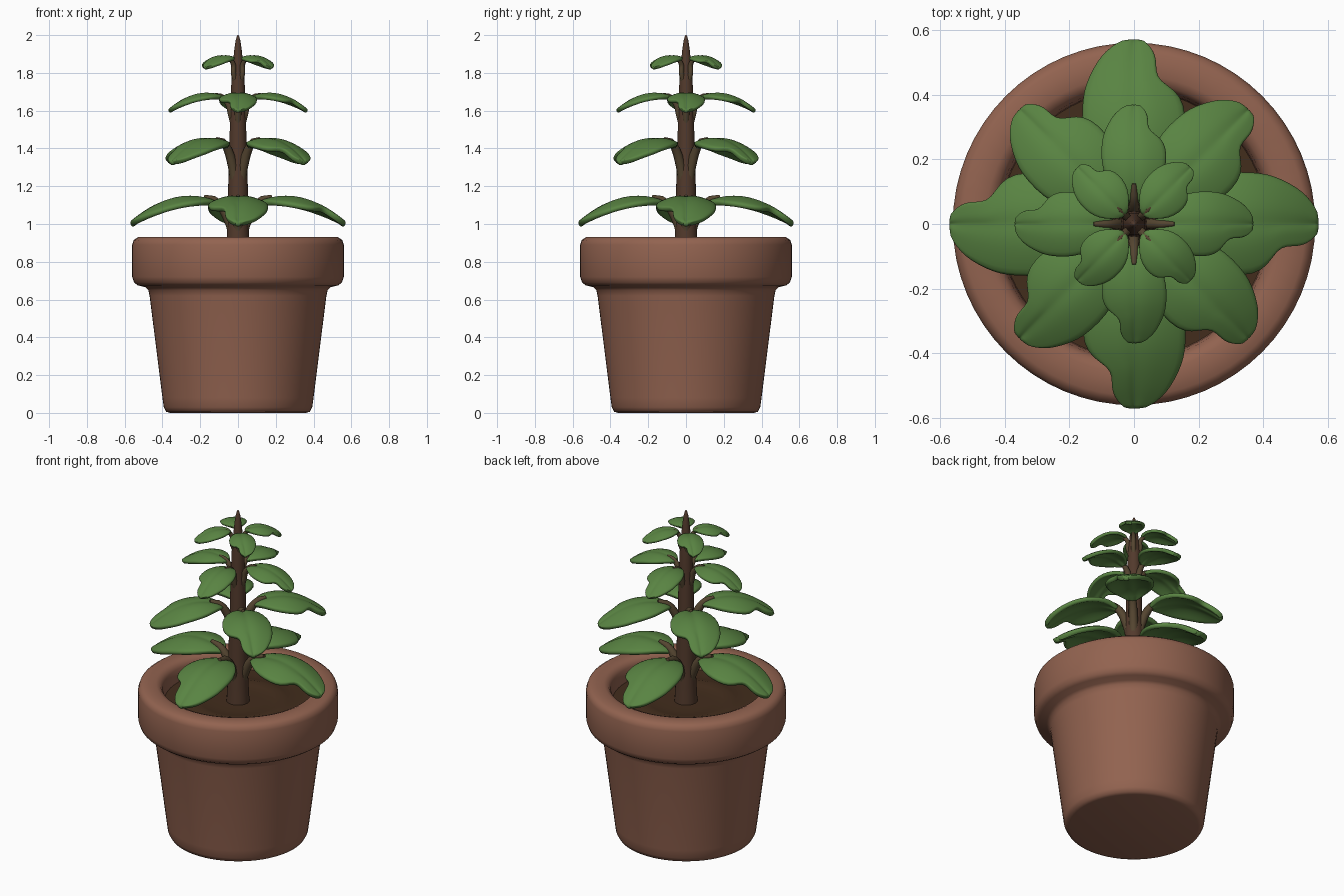
import bpy, bmesh
from math import sin, cos, pi, radians
from mathutils import Vector

if "Cube" in bpy.data.objects:
    bpy.data.objects.remove(bpy.data.objects["Cube"])


def material(name, rgb):
    m = bpy.data.materials.new(name)
    m.diffuse_color = (*rgb, 1)
    m.use_nodes = True
    m.node_tree.nodes["Principled BSDF"].inputs["Base Color"].default_value = m.diffuse_color
    return m


CLAY = material("clay", (0.29, 0.125, 0.08))
SOIL = material("dark_soil", (0.055, 0.026, 0.012))
BARK = material("bark", (0.085, 0.042, 0.025))
STALK = material("stalk", (0.09, 0.06, 0.03))
GREEN = material("leaf_green", (0.10, 0.23, 0.055))


def finish(name, bm, mat, angle=60):
    bmesh.ops.recalc_face_normals(bm, faces=bm.faces)
    me = bpy.data.meshes.new(name)
    bm.to_mesh(me)
    bm.free()
    ob = bpy.data.objects.new(name, me)
    bpy.context.collection.objects.link(ob)
    me.materials.append(mat)
    bpy.ops.object.select_all(action='DESELECT')
    ob.select_set(True)
    bpy.context.view_layer.objects.active = ob
    bpy.ops.object.shade_smooth_by_angle(angle=radians(angle))
    return ob


def skin(bm, rings):
    """Bridge rings of vertices and cap both ends."""
    n = len(rings[0])
    for a, b in zip(rings, rings[1:]):
        for i in range(n):
            bm.faces.new((a[i], a[(i + 1) % n], b[(i + 1) % n], b[i]))
    bm.faces.new(rings[0])
    bm.faces.new(rings[-1])


def lathe(name, profile, mat, n=64):
    bm = bmesh.new()
    skin(bm, [[bm.verts.new((r * cos(2 * pi * i / n), r * sin(2 * pi * i / n), z))
               for i in range(n)] for r, z in profile])
    return finish(name, bm, mat)


def lerp(table, t, k):
    for a, b in zip(table, table[1:]):
        if t <= b[0]:
            return a[k] + (b[k] - a[k]) * (t - a[0]) / (b[0] - a[0])
    return table[-1][k]


# Pot with thick rounded rim
lathe("pot", [(0.36, 0.0), (0.38, 0.006), (0.393, 0.03), (0.40, 0.08), (0.468, 0.62),
              (0.475, 0.65), (0.49, 0.665), (0.53, 0.675), (0.55, 0.69), (0.56, 0.72),
              (0.56, 0.89), (0.552, 0.915), (0.53, 0.93), (0.46, 0.932), (0.435, 0.922),
              (0.422, 0.90), (0.415, 0.86), (0.41, 0.79)], CLAY)

# Soil with a shallow ring around the stem
lathe("soil", [(0.418, 0.79), (0.418, 0.825), (0.34, 0.825), (0.28, 0.83), (0.25, 0.838),
               (0.21, 0.828), (0.14, 0.822), (0.05, 0.825)], SOIL)

# Stem tapering to a pointed tip
lathe("stem", [(0.066, 0.80), (0.062, 0.88), (0.056, 1.0), (0.052, 1.2), (0.046, 1.4),
               (0.041, 1.6), (0.034, 1.78), (0.026, 1.86), (0.02, 1.92), (0.013, 1.97),
               (0.006, 1.995), (0.002, 2.0)], BARK, 24)

# Leaf outline: t, left width, right width (notched), midrib height
LEAF = [(0, .12, .12, -.10), (.1, .5, .5, -.04), (.25, .85, .85, -.005), (.42, 1, 1, 0),
        (.58, .99, .97, -.04), (.67, .95, .8, -.08), (.73, .89, .5, -.11),
        (.79, .81, .42, -.145), (.86, .69, .43, -.19), (.92, .55, .38, -.235),
        (.97, .35, .26, -.275), (1, .12, .12, -.30)]
ACROSS = [-1, -.85, -.6, -.3, -.1, 0, .1, .3, .6, .85, 1]


def leaf(name, angle, r0, r1, width, top, thick):
    length = r1 - r0
    out, side = Vector((cos(angle), sin(angle), 0)), Vector((-sin(angle), cos(angle), 0))
    bm = bmesh.new()
    rows = []
    for t, wl, wr, h in LEAF:
        row = []
        for v in ACROSS:
            s = v * width * (wl if v > 0 else wr)
            z = top + h * length - 0.3 * width * (s / width) ** 2
            z -= 0.05 * width * max(0, 1 - abs(v) / 0.3)
            p = out * (r0 + t * length) + side * s
            row.append(bm.verts.new((p.x, p.y, z)))
        rows.append(row)
    for a, b in zip(rows, rows[1:]):
        for i in range(len(ACROSS) - 1):
            bm.faces.new((a[i], b[i], b[i + 1], a[i + 1]))
    ob = finish(name, bm, GREEN, 180)
    up = sum(p.normal.z for p in ob.data.polygons) > 0
    sol = ob.modifiers.new("thickness", 'SOLIDIFY')
    sol.thickness = thick
    sol.offset = -1 if up else 1
    sub = ob.modifiers.new("smooth", 'SUBSURF')
    sub.levels = sub.render_levels = 1


def stalk(name, angle, reach, top, drop, rad):
    """Curved leaf stalk rising from the stem to the leaf midrib."""
    path = [(0, .02, 1), (.3, .035, 1), (.6, .38 * reach, .95), (.8, .55 * reach, .85),
            (.93, .75 * reach, .7), (1, reach, .4)]
    out, side = Vector((cos(angle), sin(angle), 0)), Vector((-sin(angle), cos(angle), 0))
    pts = [out * lerp(path, i / 12, 1) + Vector((0, 0, top - drop * (1 - i / 12) ** 1.15))
           for i in range(13)]
    bm = bmesh.new()
    rings = []
    for i, p in enumerate(pts):
        tan = (pts[min(i + 1, 12)] - pts[max(i - 1, 0)]).normalized()
        nor = tan.cross(side)
        r = rad * lerp(path, i / 12, 2)
        rings.append([bm.verts.new(p + r * (side * cos(a * pi / 5) + nor * sin(a * pi / 5)))
                      for a in range(10)])
    skin(bm, rings)
    finish(name, bm, STALK)


# Four tiers of four leaves, alternately on the axes and the diagonals:
# start radius, end radius, half width, top height, thickness, stalk reach, drop, radius, turn
TIERS = [(.09, .575, .168, 1.157, .030, .18, .24, .027, 0),
         (.08, .505, .145, 1.462, .028, .16, .24, .026, 45),
         (.06, .372, .106, 1.700, .022, .125, .17, .018, 0),
         (.035, .25, .078, 1.897, .018, .085, .13, .014, 45)]
for k, (r0, r1, w, top, th, reach, drop, rad, turn) in enumerate(TIERS, 1):
    for q in range(4):
        a = radians(turn + 90 * q)
        leaf(f"leaf_{k}_{q + 1}", a, r0, r1, w, top, th)
        stalk(f"leaf_stalk_{k}_{q + 1}", a, reach, top - 0.012, drop, rad)
